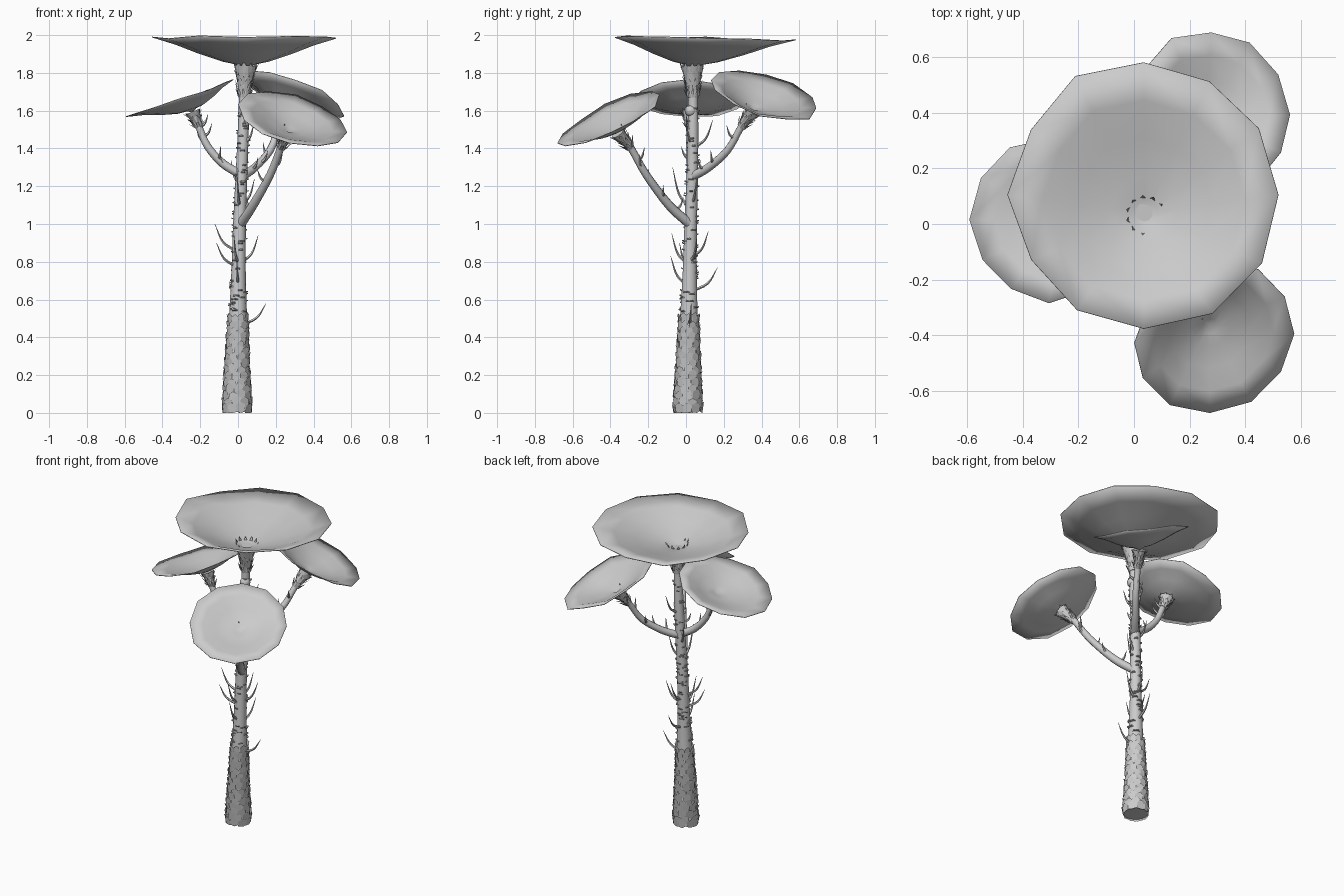
import bpy, bmesh, math, random
from mathutils import Vector

random.seed(4)
UP = Vector((0, 0, 1))
if "Cube" in bpy.data.objects:
    bpy.data.objects.remove(bpy.data.objects["Cube"])

grey = bpy.data.materials.new("pale grey")
grey.use_nodes = True
colour = (0.6, 0.6, 0.6, 1)
grey.diffuse_color = colour
grey.node_tree.nodes["Principled BSDF"].inputs["Base Color"].default_value = colour


def finish(name, bm, angle=50):
    mesh = bpy.data.meshes.new(name)
    bm.normal_update()
    bm.to_mesh(mesh)
    bm.free()
    obj = bpy.data.objects.new(name, mesh)
    bpy.context.collection.objects.link(obj)
    mesh.materials.append(grey)
    bpy.ops.object.select_all(action='DESELECT')
    obj.select_set(True)
    bpy.context.view_layer.objects.active = obj
    bpy.ops.object.shade_smooth_by_angle(angle=math.radians(angle))
    return obj


def smooth_path(points, steps=4):
    """Catmull-Rom through (x, y, z, radius) points."""
    p = [Vector(q) for q in points]
    p = [2 * p[0] - p[1]] + p + [2 * p[-1] - p[-2]]
    out = []
    for a, b, c, d in zip(p, p[1:], p[2:], p[3:]):
        for i in range(steps):
            t = i / steps
            out.append(0.5 * (2 * b + (c - a) * t + (2 * a - 5 * b + 4 * c - d) * t * t
                              + (3 * b - a - 3 * c + d) * t ** 3))
    return out + [p[-2]]


def tube(bm, path, sides):
    rings = []
    for i, q in enumerate(path):
        tangent = path[min(i + 1, len(path) - 1)].xyz - path[max(i - 1, 0)].xyz
        turn = UP.rotation_difference(tangent.normalized())
        ring = []
        for k in range(sides):
            a = math.tau * k / sides
            ring.append(bm.verts.new(q.xyz + turn @ Vector((math.cos(a), math.sin(a), 0)) * q.w))
        rings.append(ring)
    for lo, hi in zip(rings, rings[1:]):
        for k in range(sides):
            n = (k + 1) % sides
            bm.faces.new((lo[k], lo[n], hi[n], hi[k]))
    bm.faces.new(rings[0][::-1])
    bm.faces.new(rings[-1])


def make_tube(name, points, sides=10):
    bm = bmesh.new()
    tube(bm, smooth_path(points), sides)
    return finish(name, bm)


def cap(name, apex, centre, normal, radius):
    """Shallow funnel with a twelve-sided wavy rim."""
    apex, centre = Vector(apex), Vector(centre)
    turn = UP.rotation_difference(Vector(normal).normalized())
    bm = bmesh.new()
    sides = 12
    rim = []
    for k in range(sides):
        a = math.tau * k / sides
        r = radius * random.uniform(0.97, 1.03)
        rim.append(centre + turn @ Vector((math.cos(a) * r, math.sin(a) * r,
                                           random.uniform(-0.01, 0.01))))
    axis = turn @ UP
    rings = []
    for t, sag in ((0.1, 0.005), (0.25, -0.004), (0.5, -0.004), (0.75, 0.003), (1, 0)):
        rings.append([bm.verts.new(apex.lerp(p, t) + axis * sag) for p in rim])
    tip = bm.verts.new(apex)
    for k in range(sides):
        n = (k + 1) % sides
        bm.faces.new((tip, rings[0][k], rings[0][n]))
        for lo, hi in zip(rings, rings[1:]):
            bm.faces.new((lo[k], hi[k], hi[n], lo[n]))
    obj = finish(name, bm)
    shell = obj.modifiers.new("thin shell", 'SOLIDIFY')
    shell.thickness = 0.004
    shell.offset = 0


def collar(name, base, top, r0, r1, rows=4, count=9):
    """Flared cone wrapped in pointed scales."""
    base, top = Vector(base), Vector(top)
    axis = (top - base).normalized()
    turn = UP.rotation_difference(axis)
    length = (top - base).length
    bm = bmesh.new()
    tube(bm, [Vector((*base.lerp(top, t), r0 + (r1 - r0) * t * t)) for t in (0, 0.35, 0.7, 1)], 10)
    for row in range(rows):
        h = length * row / rows
        r = r0 + (r1 - r0) * (row / rows) ** 2 + 0.002
        for k in range(count):
            a = math.tau * (k + 0.5 * (row % 2)) / count
            long = length * random.uniform(0.28, 0.48)
            half = 2.6 / count

            def spot(angle, rad, z):
                return bm.verts.new(base + turn @ Vector((math.cos(angle) * rad, math.sin(angle) * rad, z)))
            bm.faces.new((spot(a - half, r, h), spot(a + half, r, h),
                          spot(a + half * 0.7, r + 0.009, h + long * 0.6),
                          spot(a, r + 0.02, h + long),
                          spot(a - half * 0.7, r + 0.009, h + long * 0.6)))
    finish(name, bm, 30)


# Trunk
trunk = [(-0.005, 0.01, 0.01, 0.074), (-0.005, 0.012, 0.25, 0.06), (0, 0.015, 0.5, 0.048),
         (0.003, 0.02, 0.75, 0.038), (0.008, 0.025, 1, 0.034), (0.018, 0.033, 1.25, 0.031),
         (0.028, 0.037, 1.5, 0.029), (0.032, 0.037, 1.7, 0.027), (0.038, 0.033, 1.83, 0.045)]
make_tube("trunk", trunk, 14)


def trunk_at(z):
    for a, b in zip(trunk, trunk[1:]):
        if z <= b[2]:
            return Vector(a).lerp(Vector(b), (z - a[2]) / (b[2] - a[2]))
    return Vector(trunk[-1])


# Overlapping bark plates on the lower trunk
bm = bmesh.new()
for row in range(15):
    for k in range(10):
        z = max(0, 0.034 * row + random.uniform(-0.008, 0.008))
        a = math.tau * (k + 0.5 * (row % 2)) / 10 + random.uniform(-0.1, 0.1)
        verts = []
        for da, dz, lift in ((-0.34, 0, 0), (0.1, -0.006, 0.001), (0.36, 0.005, 0), (0.3, 0.04, 0.007),
                             (0.02, 0.052, 0.011), (-0.3, 0.038, 0.007)):
            c = trunk_at(max(0.01, z + dz))
            r = c.w + 0.002 + lift + random.uniform(0, 0.003)
            verts.append(bm.verts.new((c.x + math.cos(a + da) * r, c.y + math.sin(a + da) * r,
                                       max(0, z + dz))))
        bm.faces.new(verts)
finish("bark_plates", bm, 20)

# Horizontal bark flakes on the upper trunk
bm = bmesh.new()
for i in range(95):
    z = 0.54 + 1.1 * (i / 95) ** 1.15
    c = trunk_at(z)
    a, half = random.uniform(0, math.tau), random.uniform(0.3, 0.6)
    verts = []
    for da, out in ((-half, -0.002), (-half * 0.5, 0.008), (half * 0.5, 0.01), (half, -0.002)):
        r = c.w + out
        verts.append(Vector((c.x + math.cos(a + da) * r, c.y + math.sin(a + da) * r, z + out * 0.4)))
    low = [bm.verts.new(v - UP * 0.006) for v in verts]
    high = [bm.verts.new(v) for v in verts]
    bm.faces.new(high)
    bm.faces.new(low[::-1])
    for k in range(3):
        bm.faces.new((low[k], low[k + 1], high[k + 1], high[k]))
finish("bark_flakes", bm, 20)

# Main cap on the trunk, with its knob
collar("main_collar", (0.032, 0.037, 1.67), (0.04, 0.033, 1.84), 0.03, 0.062, 5, 11)
cap("main_cap", (0.04, 0.033, 1.825), (0.035, 0.105, 1.98), (0, 0.02, 1), 0.48)
bm = bmesh.new()
bmesh.ops.create_uvsphere(bm, u_segments=12, v_segments=8, radius=0.032)
bmesh.ops.translate(bm, verts=bm.verts, vec=(0.035, 0.025, 1.6))
finish("trunk_knob", bm)

# Three branches, each with a collar and a tilted cap
branches = {
    "front": ([(0.015, 0.02, 1.0, 0.026), (0.08, -0.09, 1.1, 0.024), (0.17, -0.21, 1.26, 0.021),
               (0.225, -0.29, 1.4, 0.02), (0.26, -0.345, 1.48, 0.026)],
              (0.27, -0.36, 1.485), (0.29, -0.41, 1.555), (0.28, -0.47, 1)),
    "right": ([(0.02, 0.03, 1.26, 0.024), (-0.08, 0.025, 1.32, 0.022), (-0.16, 0.02, 1.41, 0.02),
               (-0.205, 0.02, 1.51, 0.019), (-0.235, 0.02, 1.59, 0.026)],
              (-0.24, 0.02, 1.595), (-0.305, 0.015, 1.66), (-0.34, 0, 1)),
    "back": ([(0.02, 0.03, 1.25, 0.024), (0.09, 0.12, 1.3, 0.022), (0.17, 0.22, 1.39, 0.02),
              (0.215, 0.29, 1.51, 0.019), (0.25, 0.345, 1.59, 0.026)],
             (0.255, 0.355, 1.6), (0.29, 0.41, 1.685), (0.4, 0.3, 1)),
}
twigs = []
for side, (path, apex, centre, normal) in branches.items():
    make_tube(side + "_branch", path)
    collar(side + "_collar", Vector(path[3][:3]).lerp(Vector(path[4][:3]), 0.05), apex, 0.022, 0.042, 3, 8)
    cap(side + "_cap", apex, centre, normal, 0.295)
    # Small twigs along the branch
    fine = smooth_path(path)
    for i in (3, 5, 7, 9, 10, 12):
        a = random.uniform(0, math.tau)
        start = fine[i].xyz
        twigs.append((start, start + Vector((math.cos(a) * 0.05, math.sin(a) * 0.05, 0.07))))

# Longer twigs on the trunk: height, direction in degrees, reach, rise
for z, deg, reach, rise in ((0.46, 5, 0.15, 0.12), (0.64, 85, 0.15, 0.13), (0.67, 265, 0.1, 0.16),
                            (0.77, 205, 0.13, 0.13), (0.85, 190, 0.13, 0.15), (0.79, 20, 0.11, 0.15),
                            (0.78, 255, 0.1, 0.17), (0.82, 75, 0.1, 0.14), (1.08, 260, 0.1, 0.22),
                            (1.1, 20, 0.08, 0.14), (1.2, 140, 0.07, 0.14), (1.4, 75, 0.11, 0.15),
                            (1.42, 330, 0.07, 0.12)):
    c = trunk_at(z)
    a = math.radians(deg)
    twigs.append((c.xyz, c.xyz + Vector((math.cos(a) * reach, math.sin(a) * reach, rise))))
bm = bmesh.new()
for start, end in twigs:
    span = end - start
    bend = start + Vector((span.x * 0.65, span.y * 0.65, span.z * 0.35))
    tube(bm, smooth_path([(*start, 0.009), (*bend, 0.0065), (*end, 0.001)]), 5)
finish("twigs", bm)
